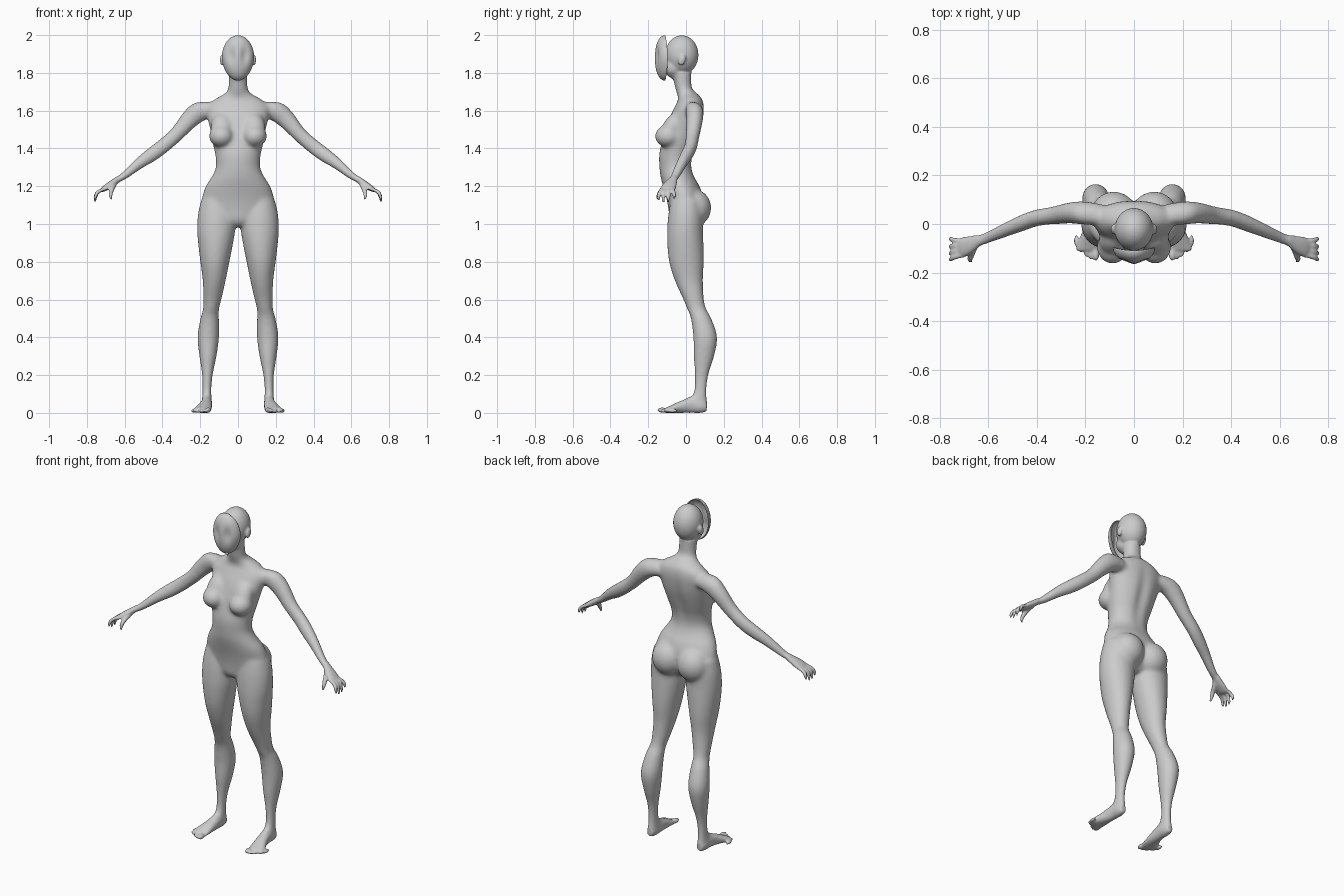
import bpy, bmesh, math
from mathutils import Vector, Matrix

cube = bpy.data.objects.get("Cube")
if cube:
    bpy.data.objects.remove(cube, do_unlink=True)

grey = bpy.data.materials.new("soft_grey")
grey.use_nodes = True
COLOUR = (0.6, 0.6, 0.6, 1)
grey.diffuse_color = COLOUR
grey.node_tree.nodes["Principled BSDF"].inputs["Base Color"].default_value = COLOUR
X, Y, Z = Vector((1, 0, 0)), Vector((0, 1, 0)), Vector((0, 0, 1))
SIDES, STEPS = 32, 5


def spline(rows):
    """Smooth interpolation through rows of equal length."""
    out = []
    for i in range(len(rows) - 1):
        quad = [rows[max(i - 1, 0)], rows[i], rows[i + 1], rows[min(i + 2, len(rows) - 1)]]
        for k in range(STEPS):
            t = k / STEPS
            out.append([b + t / 2 * (c - a + t * (2 * a - 5 * b + 4 * c - d + t * (3 * (b - c) + d - a)))
                        for a, b, c, d in zip(*quad)])
    return out + [list(rows[-1])]


def loft(bm, rows, axis, ref, side=1):
    """Skin ellipses (x, y, z, width, depth); depth runs along ref."""
    axis = axis.normalized()
    v = (ref - axis * ref.dot(axis)).normalized()
    u = v.cross(axis)
    loops = []
    for x, y, z, w, d in spline(rows):
        loop = []
        for k in range(SIDES):
            a = math.tau * k / SIDES
            p = Vector((x, y, z)) + u * w * math.cos(a) + v * d * math.sin(a)
            loop.append(bm.verts.new((p.x * side, p.y, p.z)))
        loops.append(loop)
    faces = [bm.faces.new(loops[0]), bm.faces.new(loops[-1][::-1])]
    for lo, hi in zip(loops, loops[1:]):
        for k in range(SIDES):
            n = (k + 1) % SIDES
            faces.append(bm.faces.new((lo[k], hi[k], hi[n], lo[n])))
    bmesh.ops.recalc_face_normals(bm, faces=faces)


def box_rows(rows):
    """Turn (x0, x1, y0, y1, z) limits into ellipses."""
    return [((a + b) / 2, (c + d) / 2, z, (b - a) / 2, (d - c) / 2) for a, b, c, d, z in rows]


def ball(bm, centre, size, tilt=0, side=1):
    centre = Vector((centre[0] * side, centre[1], centre[2]))
    m = Matrix.Translation(centre) @ Matrix.Rotation(tilt, 4, 'X') @ Matrix.Diagonal((*size, 1))
    bmesh.ops.create_uvsphere(bm, u_segments=32, v_segments=20, radius=1, matrix=m)


def make_object(name, bm):
    mesh = bpy.data.meshes.new(name)
    bm.to_mesh(mesh)
    bm.free()
    obj = bpy.data.objects.new(name, mesh)
    bpy.context.collection.objects.link(obj)
    mesh.materials.append(grey)
    bpy.ops.object.select_all(action='DESELECT')
    obj.select_set(True)
    bpy.context.view_layer.objects.active = obj
    return obj


bm = bmesh.new()

# Torso and neck
torso = [(.04, -.06, .04, .985), (.12, -.085, .07, 1.02), (.18, -.093, .085, 1.08),
         (.19, -.105, .09, 1.14), (.172, -.122, .072, 1.2), (.14, -.135, .045, 1.25),
         (.118, -.141, .032, 1.3), (.12, -.143, .04, 1.36), (.133, -.132, .06, 1.42),
         (.148, -.11, .085, 1.5), (.165, -.085, .096, 1.57), (.168, -.06, .097, 1.62),
         (.125, -.042, .088, 1.66), (.072, -.048, .062, 1.69), (.052, -.058, .032, 1.72),
         (.05, -.075, .03, 1.8)]
loft(bm, box_rows([(-w, w, *rest) for w, *rest in torso]), Z, Y)

# Head
ball(bm, (0, -.022, 1.895), (.08, .088, .104))
ball(bm, (0, -.065, 1.83), (.056, .055, .06))

leg = [(.04, .195, -.08, .08, 1.13), (.012, .213, -.094, .09, 1.05), (.014, .217, -.1, .09, .97),
       (.025, .212, -.1, .093, .9), (.045, .2, -.09, .095, .8), (.065, .187, -.06, .09, .7),
       (.087, .185, -.015, .096, .6), (.1, .186, .005, .108, .55), (.1, .2, .025, .135, .5),
       (.1, .215, .038, .166, .4), (.113, .205, .04, .15, .3), (.133, .191, .045, .12, .2),
       (.14, .189, .042, .11, .12), (.138, .192, .02, .113, .06), (.145, .188, .03, .108, .01)]
foot = [(.166, .11, .03, .018, .022), (.166, .08, .038, .028, .038), (.167, .03, .045, .03, .045),
        (.173, -.02, .034, .035, .034), (.184, -.07, .022, .045, .022), (.192, -.11, .013, .048, .013)]
arm = [(.12, .04, 1.61, .05, .042), (.2, .045, 1.597, .056, .05), (.26, .045, 1.55, .05, .045),
       (.33, .035, 1.47, .04, .038), (.4, .025, 1.41, .04, .035), (.46, .004, 1.365, .039, .034),
       (.53, -.025, 1.315, .031, .03), (.6, -.055, 1.257, .022, .026), (.64, -.07, 1.232, .018, .026),
       (.675, -.085, 1.208, .018, .036), (.705, -.095, 1.188, .015, .04), (.72, -.098, 1.178, .01, .036)]
fingers = [(-.127, -.146, 1.125), (-.107, -.12, 1.112), (-.087, -.092, 1.115), (-.07, -.062, 1.13)]

for s in (1, -1):
    # Legs, feet and toes
    loft(bm, box_rows(leg), Z, Y, s)
    loft(bm, foot, -Y, Z, s)
    for i in range(5):
        r = .015 if i == 0 else .0105
        ball(bm, (.157 + .02 * i, -.126 + .007 * i * i / 2, r), (r * .95, .026, r), 0, s)
    # Seat and chest
    ball(bm, (.083, .042, 1.085), (.095, .092, .1), 0, s)
    ball(bm, (.088, -.095, 1.465), (.066, .07, .06), 0, s)
    ball(bm, (.085, -.075, 1.51), (.06, .05, .085), -.45, s)
    # Arms and hands
    loft(bm, arm, Vector((.76, -.2, -.62)), Y, s)
    for base, tip, low in fingers:
        mid = (base + tip) / 2
        loft(bm, [(.695, base, 1.19, .01, .01), (.738, mid, 1.172, .0105, .0105),
                  (.754, tip, (low + 1.172) / 2, .0095, .0095), (.757, tip, low, .006, .006)],
             Vector((.6, 0, -.8)), Y, s)
    loft(bm, [(.655, -.09, 1.21, .014, .014), (.67, -.13, 1.178, .013, .013),
              (.675, -.148, 1.15, .01, .01), (.67, -.154, 1.13, .006, .006)],
         Vector((.1, -.6, -.8)), X, s)
    # Ears
    ball(bm, (.085, -.022, 1.868), (.011, .02, .03), -.3, s)

body = make_object("body", bm)
remesh = body.modifiers.new("blend", 'REMESH')
remesh.mode = 'VOXEL'
remesh.voxel_size = .006
bpy.ops.object.modifier_apply(modifier=remesh.name)

# Spine groove, then soften everything, keeping fingers, toes and ears crisp
bm = bmesh.new()
bm.from_mesh(body.data)
for v in bm.verts:
    x, y, z = v.co
    if y > 0 and abs(x) < .2 and 1.2 < z < 1.7:
        v.co.y -= .016 * math.exp(-(x / .028) ** 2 - ((z - 1.45) / .14) ** 2)
broad = [v for v in bm.verts if abs(v.co.x) < .64 and .06 < v.co.z < 1.8]
for _ in range(25):
    bmesh.ops.smooth_vert(bm, verts=broad, factor=.5, use_axis_x=True, use_axis_y=True, use_axis_z=True)
for _ in range(3):
    bmesh.ops.smooth_vert(bm, verts=bm.verts, factor=.5, use_axis_x=True, use_axis_y=True, use_axis_z=True)
bm.to_mesh(body.data)
bm.free()
bpy.ops.object.shade_smooth()

# Face mask: open half shell with shallow eye hollows
bm = bmesh.new()
bmesh.ops.create_uvsphere(bm, u_segments=48, v_segments=48, radius=1, matrix=Matrix.Rotation(math.pi / 2, 4, 'X'))
bmesh.ops.delete(bm, geom=[v for v in bm.verts if v.co.y > .01], context='VERTS')
for v in bm.verts:
    x, y, z = v.co
    hollow = math.exp(-((abs(x) - .42) / .25) ** 2 - ((z - .1) / .35) ** 2)
    v.co = (x * .086 * (1 + .1 * min(z, 0)), -.097 + y * .068 + .012 * hollow - .012 * z * z, 1.879 + z * .12)
mask = make_object("face_mask", bm)
shell = mask.modifiers.new("thickness", 'SOLIDIFY')
shell.thickness = .006
shell.offset = -1
bpy.ops.object.shade_smooth_by_angle(angle=math.radians(40))
